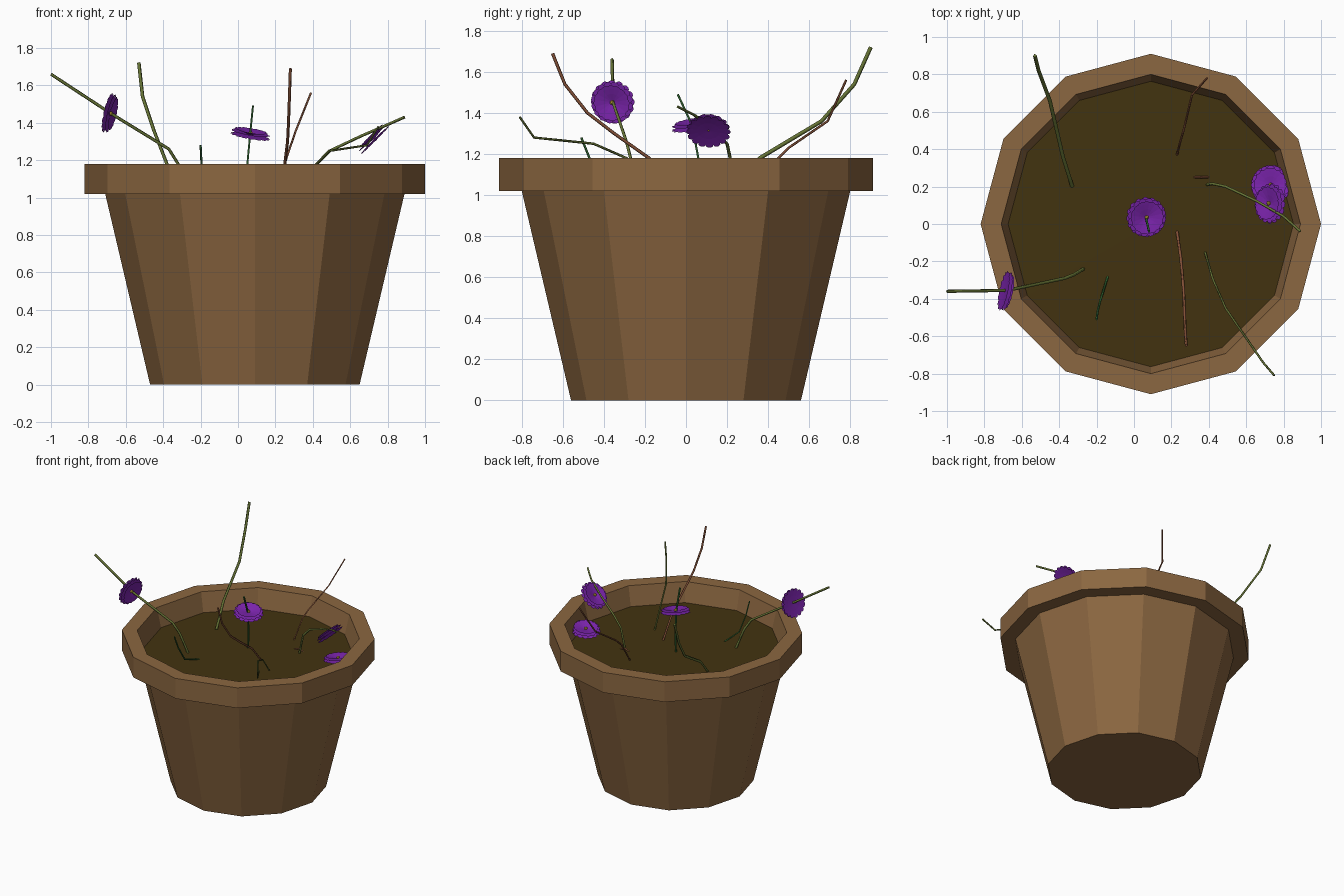
import bpy, bmesh
from math import sin, cos, pi
from mathutils import Vector, Matrix

if "Cube" in bpy.data.objects:
    bpy.data.objects.remove(bpy.data.objects["Cube"])

CX = 0.09  # pot axis


def material(name, rgb):
    m = bpy.data.materials.new(name)
    m.diffuse_color = (*rgb, 1)
    m.use_nodes = True
    m.node_tree.nodes["Principled BSDF"].inputs["Base Color"].default_value = m.diffuse_color
    return m


CLAY = material("clay", (0.26, 0.135, 0.052))
SOIL = material("soil", (0.055, 0.033, 0.005))
PURPLE = material("petal", (0.2, 0.018, 0.42))
YELLOW = material("pollen", (0.7, 0.5, 0.05))
OLIVE = material("olive_stem", (0.13, 0.17, 0.035))
GREEN = material("green_stem", (0.03, 0.13, 0.03))
BROWN = material("brown_stem", (0.24, 0.085, 0.04))


def finish(bm, name, *mats):
    bmesh.ops.recalc_face_normals(bm, faces=bm.faces[:])
    me = bpy.data.meshes.new(name)
    bm.to_mesh(me)
    bm.free()
    ob = bpy.data.objects.new(name, me)
    bpy.context.collection.objects.link(ob)
    for m in mats:
        me.materials.append(m)
    return ob


def lathe(name, profile, mat, n=12):
    bm = bmesh.new()
    rings = []
    for r, z in profile:
        rings.append([bm.verts.new((CX + r * cos(2 * pi * i / n), r * sin(2 * pi * i / n), z))
                      for i in range(n)])
    for a, b in zip(rings, rings[1:]):
        for i in range(n):
            j = (i + 1) % n
            bm.faces.new((a[i], a[j], b[j], b[i]))
    bm.faces.new(rings[0])
    bm.faces.new(rings[-1])
    return finish(bm, name, mat)


# Twelve-sided pot with overhanging rim, and the soil inside
lathe("pot", [(0.56, 0), (0.80, 1.02), (0.91, 1.02), (0.91, 1.18), (0.80, 1.18), (0.762, 1.02)], CLAY)
lathe("soil", [(0.763, 1.02), (0.763, 1.03), (0.02, 1.035)], SOIL)


def stem(name, pts, mat, r=0.008):
    cu = bpy.data.curves.new(name, 'CURVE')
    cu.dimensions = '3D'
    cu.bevel_depth = r
    cu.bevel_resolution = 0
    cu.use_fill_caps = True
    sp = cu.splines.new('POLY')
    sp.points.add(len(pts) - 1)
    for p, c in zip(sp.points, pts):
        p.co = (*c, 1)
    cu.materials.append(mat)
    ob = bpy.data.objects.new(name, cu)
    bpy.context.collection.objects.link(ob)
    bpy.ops.object.select_all(action='DESELECT')
    ob.select_set(True)
    bpy.context.view_layer.objects.active = ob
    bpy.ops.object.convert(target='MESH')


# Stems, rooted in the soil
stem("stem_back_left", [(-.33, .20, 1.03), (-.38, .36, 1.18), (-.45, .66, 1.36),
                        (-.51, .82, 1.54), (-.53, .90, 1.72)], OLIVE, .010)
stem("stem_back", [(.23, .37, 1.03), (.25, .45, 1.18), (.265, .50, 1.23),
                   (.31, .69, 1.36), (.39, .78, 1.56)], BROWN, .006)
stem("stem_left", [(-.27, -.24, 1.03), (-.32, -.27, 1.18), (-.37, -.29, 1.26),
                   (-.68, -.355, 1.45), (-1.0, -.36, 1.66)], OLIVE, .009)
stem("stem_short", [(-.14, -.28, 1.03), (-.18, -.41, 1.07), (-.195, -.47, 1.18),
                    (-.2, -.51, 1.28)], GREEN, .006)
stem("stem_front", [(.23, -.04, 1.03), (.25, -.18, 1.18), (.265, -.35, 1.30), (.27, -.48, 1.40),
                    (.275, -.59, 1.54), (.28, -.65, 1.69)], BROWN, .008)
stem("stem_front_right", [(.38, -.15, 1.03), (.42, -.29, 1.18), (.49, -.45, 1.25),
                          (.69, -.74, 1.28), (.75, -.81, 1.38)], OLIVE, .006)
stem("stem_right", [(.39, .21, 1.03), (.42, .215, 1.18), (.49, .20, 1.25), (.66, .12, 1.33),
                    (.80, .04, 1.39), (.89, -.04, 1.43)], OLIVE, .008)
stem("stem_middle", [(.04, .07, 1.03), (.05, .06, 1.18), (.065, .03, 1.34), (.08, -.04, 1.49)], GREEN, .007)
stem("stem_stub", [(.32, .25, 1.03), (.36, .25, 1.045), (.40, .25, 1.03)], BROWN, .006)


# Flower: layers of round-tipped petals around a small centre
def flower(name, loc, normal, size=0.108, petals=16):
    bm = bmesh.new()
    outline = [(.04, .03), (.5, .12), (.8, .18), (.94, .15), (1, .05)]
    for layer, (length, tilt) in enumerate([(1, -.02), (.97, .16), (.85, .32)]):
        for k in range(petals):
            rot = Matrix.Rotation(2 * pi * (k + layer * .5) / petals, 4, 'Z') @ \
                Matrix.Rotation(-tilt, 4, 'Y')
            left, right = [[bm.verts.new(rot @ Vector((u * length * size, s * w * size, -.05 * u * u * size)))
                            for u, w in outline] for s in (-1, 1)]
            for i in range(len(outline) - 1):
                bm.faces.new((left[i], left[i + 1], right[i + 1], right[i]))
    bmesh.ops.transform(bm, matrix=Matrix.Translation((0, 0, -.01)), verts=bm.verts[:])
    count = len(bm.faces)
    bmesh.ops.create_icosphere(bm, subdivisions=1, radius=.012)
    bm.faces.ensure_lookup_table()
    for f in bm.faces[count:]:
        f.material_index = 1
    ob = finish(bm, name, PURPLE, YELLOW)
    ob.matrix_world = Matrix.Translation(loc) @ \
        Vector(normal).to_track_quat('Z', 'Y').to_matrix().to_4x4()


flower("flower_left", (-.68, -.36, 1.45), (.95, -.2, -.22))
flower("flower_middle", (.068, .035, 1.345), (.17, -.15, 1))
flower("flower_right", (.72, .11, 1.32), (-.7, .05, .7))
flower("flower_low", (.73, .21, 1.09), (-.15, .1, 1))
